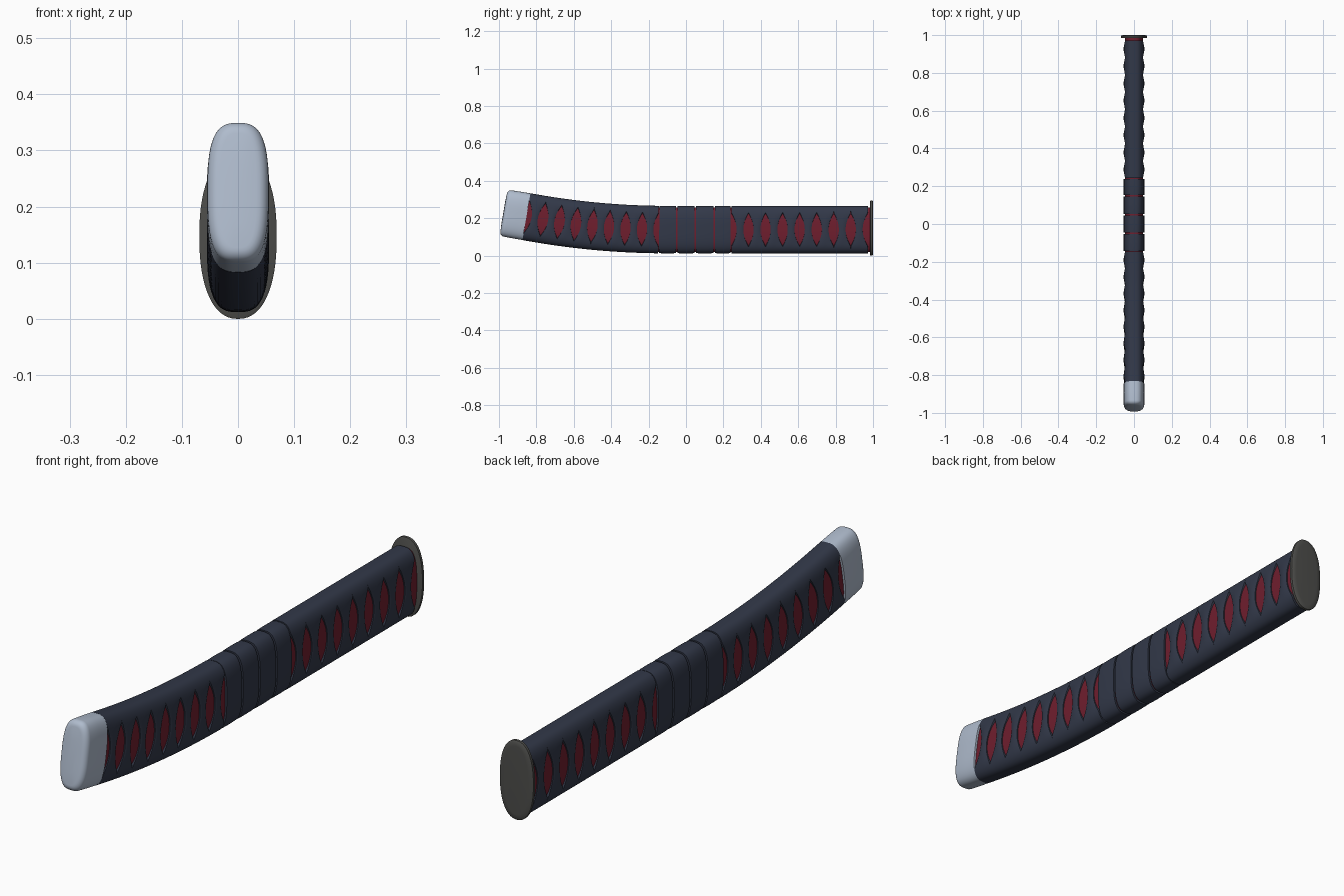
import bpy, math

if "Cube" in bpy.data.objects:
    bpy.data.objects.remove(bpy.data.objects["Cube"])

SEG = 72


def material(name, rgb):
    m = bpy.data.materials.new(name)
    m.diffuse_color = (*rgb, 1)
    m.use_nodes = True
    m.node_tree.nodes["Principled BSDF"].inputs["Base Color"].default_value = m.diffuse_color
    return m


navy = material("navy_wrap", (0.032, 0.040, 0.066))
red = material("red_core", (0.16, 0.013, 0.027))
silver = material("silver_cap", (0.43, 0.50, 0.61))
dark = material("dark_guard", (0.075, 0.075, 0.07))


def spine(y):
    """Height and slope of the grip centreline: straight, then curving up, then straight."""
    d = max(0.0, -0.10 - y)
    e = min(d, 0.75)
    return 0.139 + 0.122 * e * e + 0.17 * (d - e), -0.244 * min(d, 0.70)


def outline(i, n=3.0):
    """Unit superellipse point."""
    a = 2 * math.pi * i / SEG
    c, s = math.cos(a), math.sin(a)
    r = (abs(c) ** n + abs(s) ** n) ** (-1 / n)
    return c * r, s * r


def on_grip(y, px, pz):
    """Place a cross-section point perpendicular to the centreline."""
    z, k = spine(y)
    l = math.hypot(1, k)
    return (px, y - pz * k / l, z + pz / l)


def ring(y, hx, hz):
    return [on_grip(y, hx * u, hz * v) for u, v in map(outline, range(SEG))]


def loft(name, rings, mat, caps=True):
    verts = [p for r in rings for p in r]
    faces = []
    for j in range(len(rings) - 1):
        for i in range(SEG):
            k = (i + 1) % SEG
            faces.append((j * SEG + i, (j + 1) * SEG + i, (j + 1) * SEG + k, j * SEG + k))
    if caps:
        faces.append(tuple(range(SEG)))
        faces.append(tuple(reversed(range((len(rings) - 1) * SEG, len(rings) * SEG))))
    me = bpy.data.meshes.new(name)
    me.from_pydata(verts, [], faces)
    me.materials.append(mat)
    ob = bpy.data.objects.new(name, me)
    bpy.context.collection.objects.link(ob)
    bpy.ops.object.select_all(action='DESELECT')
    ob.select_set(True)
    bpy.context.view_layer.objects.active = ob
    bpy.ops.object.shade_smooth_by_angle(angle=math.radians(35))
    return ob


CORE_X, CORE_Z, THICK = 0.0475, 0.119, 0.008


def wrap_band(name, y0, y1, lens=0.0, gap=0.0):
    """Band around the grip; 'lens' pinches its sides to leave pointed openings."""
    mid, half = (y0 + y1) / 2, (y1 - y0) / 2 - gap
    rings = []
    for u, h, soft in ((-1, -0.1, 0), (-1, 1, 0.5), (-0.75, 1, 0.2), (0, 1, 0),
                       (0.75, 1, 0.2), (1, 1, 0.5), (1, -0.1, 0)):
        r = []
        for px, pz in map(outline, range(SEG)):
            pinch = lens * max(0.0, 1 - (pz * 0.127 / 0.092) ** 2)
            drop = soft * (min(1.0, pinch / 0.015) if lens else 0.3)
            t = THICK * (h - drop)
            r.append(on_grip(mid + u * (half - pinch), (CORE_X + t) * px, (CORE_Z + t) * pz))
        rings.append(r)
    loft(name, rings, navy, caps=False)


# Core under the wrap
ys = [-0.88 + 1.868 * i / 44 for i in range(45)]
loft("grip_core", [ring(y, CORE_X, CORE_Z) for y in ys], red)

# Pinched bands of the two wrapped sections
for part, start, end in (("rear", -0.853, -0.147), ("front", 0.243, 0.972)):
    p = (end - start) / 8
    for i in range(8):
        wrap_band(f"{part}_wrap_band_{i + 1}", start + i * p, start + (i + 1) * p, lens=0.0275)

# Plain bands in the middle
edges = (-0.147, -0.05, 0.05, 0.15, 0.243)
for i in range(4):
    wrap_band(f"middle_wrap_band_{i + 1}", edges[i], edges[i + 1], gap=0.004)

# Rounded end cap
cap = [ring(-0.853, 0.050, 0.122), ring(-0.853, 0.0555, 0.1265), ring(-0.90, 0.0555, 0.1265)]
for i in range(7):
    a = math.radians(15 * i)
    inset = 0.022 * (1 - math.cos(a))
    cap.append(ring(-0.953 - 0.022 * math.sin(a), 0.0545 - inset, 0.1255 - inset))
cap.append(ring(-0.977, 0.015, 0.06))
loft("end_cap", cap, silver)

# Oval guard plate with a softened rim
guard = []
for y, s in ((0.984, 0.004), (0.986, 0), (0.996, 0), (0.999, 0.004), (1.0, 0.02)):
    guard.append([((0.069 - s) * u, y, 0.147 + (0.147 - s) * v)
                  for u, v in (outline(i, 2.3) for i in range(SEG))])
loft("guard_plate", guard, dark)
